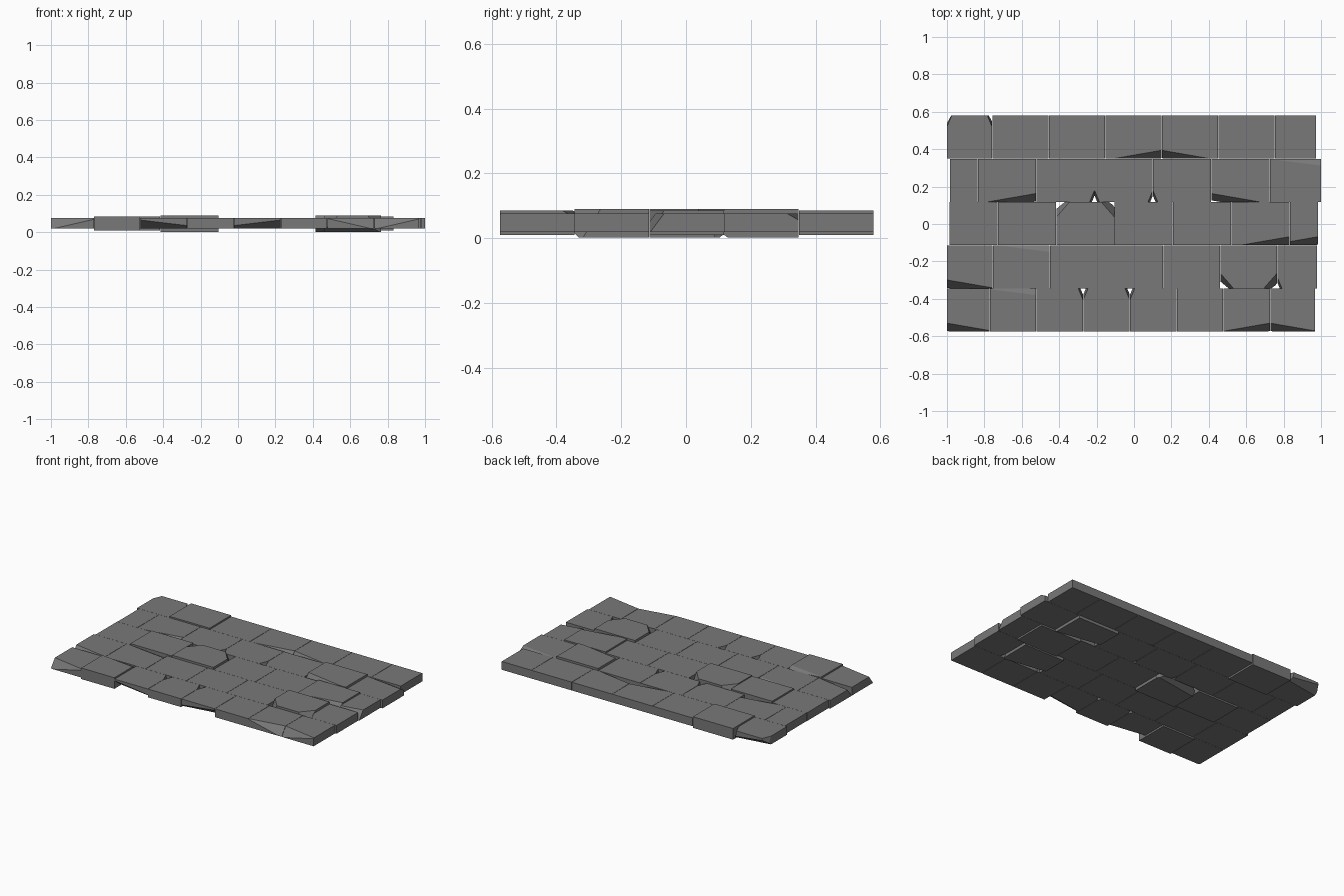
import bpy, bmesh
from mathutils import Vector

if "Cube" in bpy.data.objects:
    bpy.data.objects.remove(bpy.data.objects["Cube"])

GAP = 0.001        # half joint between stones
COURSE = 0.231     # course depth
LEVELS = {'flush': (0.02, 0.076), 'proud': (0.01, 0.085), 'tall': (0.002, 0.09)}

# Kinds of damage: how far the cut reaches from the corner along x, y, z
CHIPS = {'notch': (.025, .06, .12), 'bevel': (.26, .045, .06),
         'spall': (.28, .035, .02), 'break': (.07, .08, .13), 'under': (.38, .06, .045)}

# Dark grey stone
dark_stone = bpy.data.materials.new("dark_stone")
dark_stone.diffuse_color = (0.19, 0.19, 0.19, 1)
dark_stone.use_nodes = True
dark_stone.node_tree.nodes["Principled BSDF"].inputs["Base Color"].default_value = dark_stone.diffuse_color


def stone(name, lo, hi, chips):
    """Box from lo to hi with chips sliced off the corners given by side names."""
    bm = bmesh.new()
    bmesh.ops.create_cube(bm, size=1)
    for v in bm.verts:
        v.co = Vector([lo[i] if v.co[i] < 0 else hi[i] for i in range(3)])
    for kind, where in chips:
        s = (1 if 'right' in where else -1, 1 if 'back' in where else -1,
             -1 if kind == 'under' else 1)
        reach = CHIPS[kind]
        corner = Vector([hi[i] if s[i] > 0 else lo[i] for i in range(3)])
        normal = Vector([s[i] / reach[i] for i in range(3)]).normalized()
        bmesh.ops.bisect_plane(
            bm, geom=bm.verts[:] + bm.edges[:] + bm.faces[:], dist=1e-6,
            plane_co=corner - Vector((s[0] * reach[0], 0, 0)), plane_no=normal, clear_outer=True)
        bmesh.ops.holes_fill(bm, edges=[e for e in bm.edges if e.is_boundary], sides=0)
    bmesh.ops.recalc_face_normals(bm, faces=bm.faces[:])
    me = bpy.data.meshes.new(name)
    bm.to_mesh(me)
    bm.free()
    me.materials.append(dark_stone)
    bpy.context.collection.objects.link(bpy.data.objects.new(name, me))


def course(row, left, joint, pitch, right, raised, chips):
    """Lay one row: an end stone up to the first joint, then stones at even pitch."""
    xs = [left]
    while joint < right - 0.1:
        xs.append(joint)
        joint += pitch
    xs.append(right)
    y0 = -0.575 + row * COURSE
    for i in range(len(xs) - 1):
        z0, z1 = LEVELS[raised.get(i, 'flush')]
        stone(f"stone_row{row + 1}_{i + 1}", (xs[i] + (GAP if i else 0), y0, z0),
              (xs[i + 1] - GAP, y0 + COURSE - GAP, z1), chips.get(i, []))


# Front course
course(0, -1.0, -0.772, 0.25, 0.97, {1: 'proud'}, {
    0: [('bevel', 'front left')],
    1: [('spall', 'back right')],
    2: [('notch', 'back right'), ('under', 'front left')],
    3: [('notch', 'back left'), ('notch', 'back right')],
    4: [('notch', 'back left'), ('under', 'front right')],
    6: [('bevel', 'front right')],
    7: [('bevel', 'front left')]})

# Second course
course(1, -1.0, -0.755, 0.304, 0.98, {5: 'tall'}, {
    0: [('bevel', 'front left')],
    1: [('spall', 'back right')],
    5: [('break', 'front left'), ('break', 'front right'), ('under', 'front left')],
    6: [('notch', 'front left')]})

# Middle course
course(2, -0.987, -0.728, 0.312, 0.985, {1: 'proud', 2: 'tall', 5: 'proud'}, {
    2: [('break', 'back left'), ('break', 'back right'), ('under', 'back left')],
    5: [('bevel', 'front right')],
    6: [('bevel', 'front right')]})

# Fourth course
course(3, -0.985, -0.835, 0.312, 1.0, {5: 'tall'}, {
    1: [('bevel', 'front right')],
    2: [('notch', 'front right')],
    3: [('notch', 'front left'), ('notch', 'front right')],
    4: [('notch', 'front left')],
    5: [('bevel', 'front left'), ('under', 'front left')],
    6: [('spall', 'back right')]})

# Back course
course(4, -1.0, -0.758, 0.302, 0.975, {1: 'proud'}, {
    0: [('notch', 'back left'), ('notch', 'back right'), ('under', 'back left')],
    3: [('bevel', 'front right')],
    4: [('bevel', 'front left')]})
